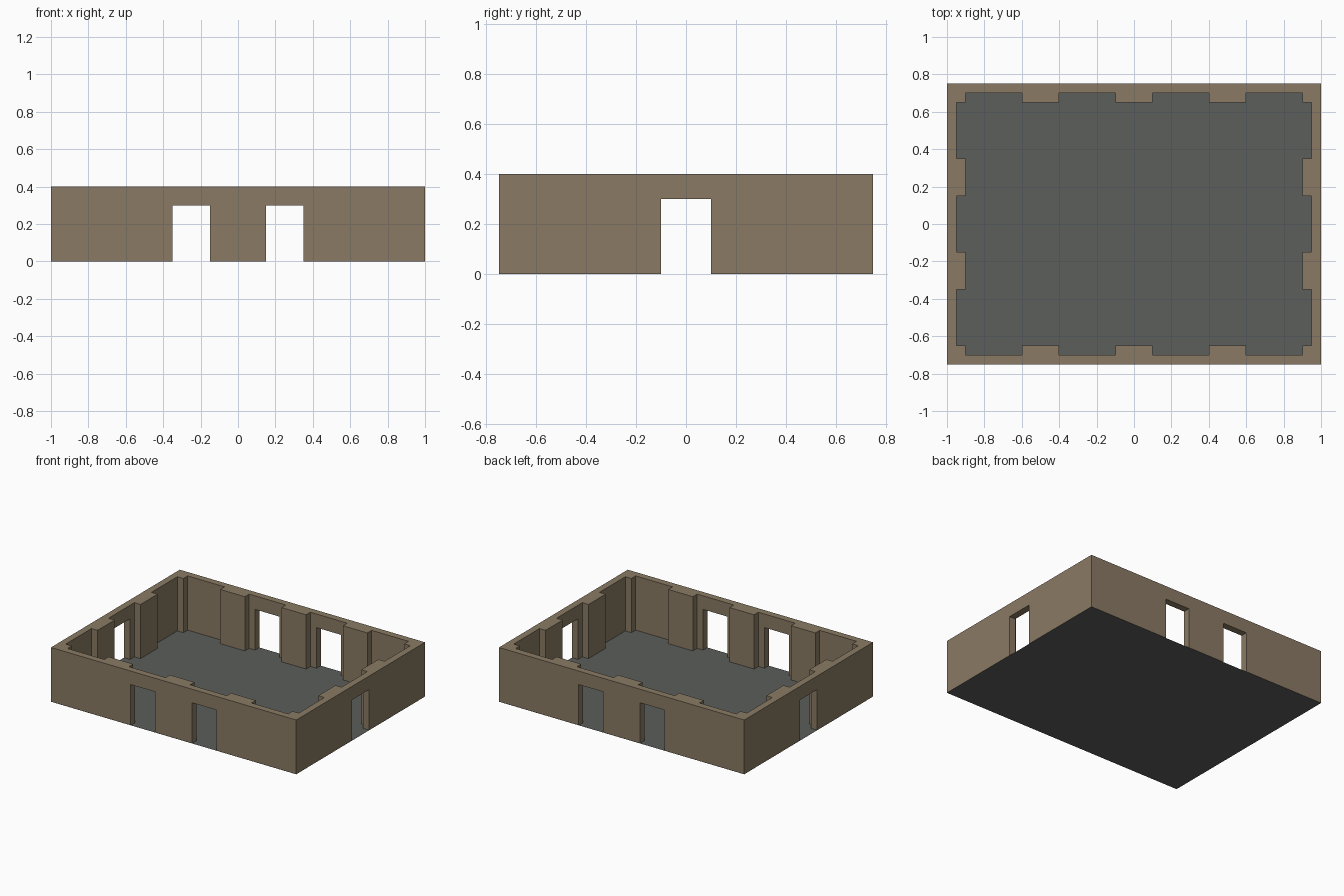
import bpy
import bmesh
from mathutils import Matrix

if "Cube" in bpy.data.objects:
    bpy.data.objects.remove(bpy.data.objects["Cube"])

HEIGHT = 0.4
DOOR_TOP = 0.3
BASE = 0.0005  # walls rest just on top of the floor sheet


def material(name, rgb):
    m = bpy.data.materials.new(name)
    m.diffuse_color = (*rgb, 1)
    m.use_nodes = True
    m.node_tree.nodes["Principled BSDF"].inputs["Base Color"].default_value = m.diffuse_color
    return m


def add_object(name, bm, mat=None):
    bmesh.ops.recalc_face_normals(bm, faces=bm.faces)
    me = bpy.data.meshes.new(name)
    bm.to_mesh(me)
    bm.free()
    ob = bpy.data.objects.new(name, me)
    bpy.context.collection.objects.link(ob)
    if mat:
        me.materials.append(mat)
    return ob


def box(name, lo, hi, mat=None):
    bm = bmesh.new()
    size = [b - a for a, b in zip(lo, hi)]
    mid = [(a + b) / 2 for a, b in zip(lo, hi)]
    bmesh.ops.create_cube(bm, size=1, matrix=Matrix.Translation(mid) @ Matrix.Diagonal((*size, 1)))
    return add_object(name, bm, mat)


def prism(name, outline, z0, z1):
    bm = bmesh.new()
    face = bm.faces.new([bm.verts.new((x, y, z0)) for x, y in outline])
    top = bmesh.ops.extrude_face_region(bm, geom=[face])["geom"]
    bmesh.ops.translate(bm, vec=(0, 0, z1 - z0),
                        verts=[v for v in top if isinstance(v, bmesh.types.BMVert)])
    return add_object(name, bm)


brown = material("brown wall", (0.254, 0.195, 0.127))
grey = material("grey floor", (0.105, 0.112, 0.105))

# Floor sheet under the whole room
bm = bmesh.new()
bmesh.ops.create_grid(bm, x_segments=1, y_segments=1, size=1, matrix=Matrix.Diagonal((1, 0.75, 1, 1)))
floor = add_object("floor", bm, grey)

# Room outline: recessed bays 0.3 wide between pilasters 0.2 wide
BAY = 0.15
half = []
for c in (0.75, 0.25, -0.25, -0.75):          # back wall, right to left
    half += [(c + BAY, 0.65), (c + BAY, 0.70), (c - BAY, 0.70), (c - BAY, 0.65)]
for c in (0.5, 0.0, -0.5):                    # left wall, back to front
    half += [(-0.90, c + BAY), (-0.95, c + BAY), (-0.95, c - BAY), (-0.90, c - BAY)]
outline = half + [(-x, -y) for x, y in half]  # the other half is the same turned round
# bay ends and corner pilasters share a point, so drop repeats
points = []
for p in outline:
    if not points or abs(p[0] - points[-1][0]) + abs(p[1] - points[-1][1]) > 1e-6:
        points.append(p)
if abs(points[0][0] - points[-1][0]) + abs(points[0][1] - points[-1][1]) < 1e-6:
    points.pop()

# Solid block, hollowed by the room and cut by the doorways
walls = box("walls", (-1, -0.75, BASE), (1, 0.75, HEIGHT), brown)
cutters = [prism("room_cutter", points, -0.1, HEIGHT + 0.1),
           box("side_door_cutter", (-1.2, -0.1, -0.1), (1.2, 0.1, DOOR_TOP))]
for x in (-0.25, 0.25):
    cutters.append(box("front_door_cutter", (x - 0.1, -1, -0.1), (x + 0.1, 1, DOOR_TOP)))
for c in cutters:
    c.hide_render = True
    mod = walls.modifiers.new("cut", "BOOLEAN")
    mod.operation = "DIFFERENCE"
    mod.solver = "EXACT"
    mod.object = c

# Bake the cuts and remove the cutters
bpy.context.view_layer.update()
baked = bpy.data.meshes.new_from_object(walls.evaluated_get(bpy.context.evaluated_depsgraph_get()))
walls.modifiers.clear()
walls.data = baked
walls.data.materials.clear()
walls.data.materials.append(brown)
for p in walls.data.polygons:
    p.material_index = 0
for c in cutters:
    bpy.data.objects.remove(c)
